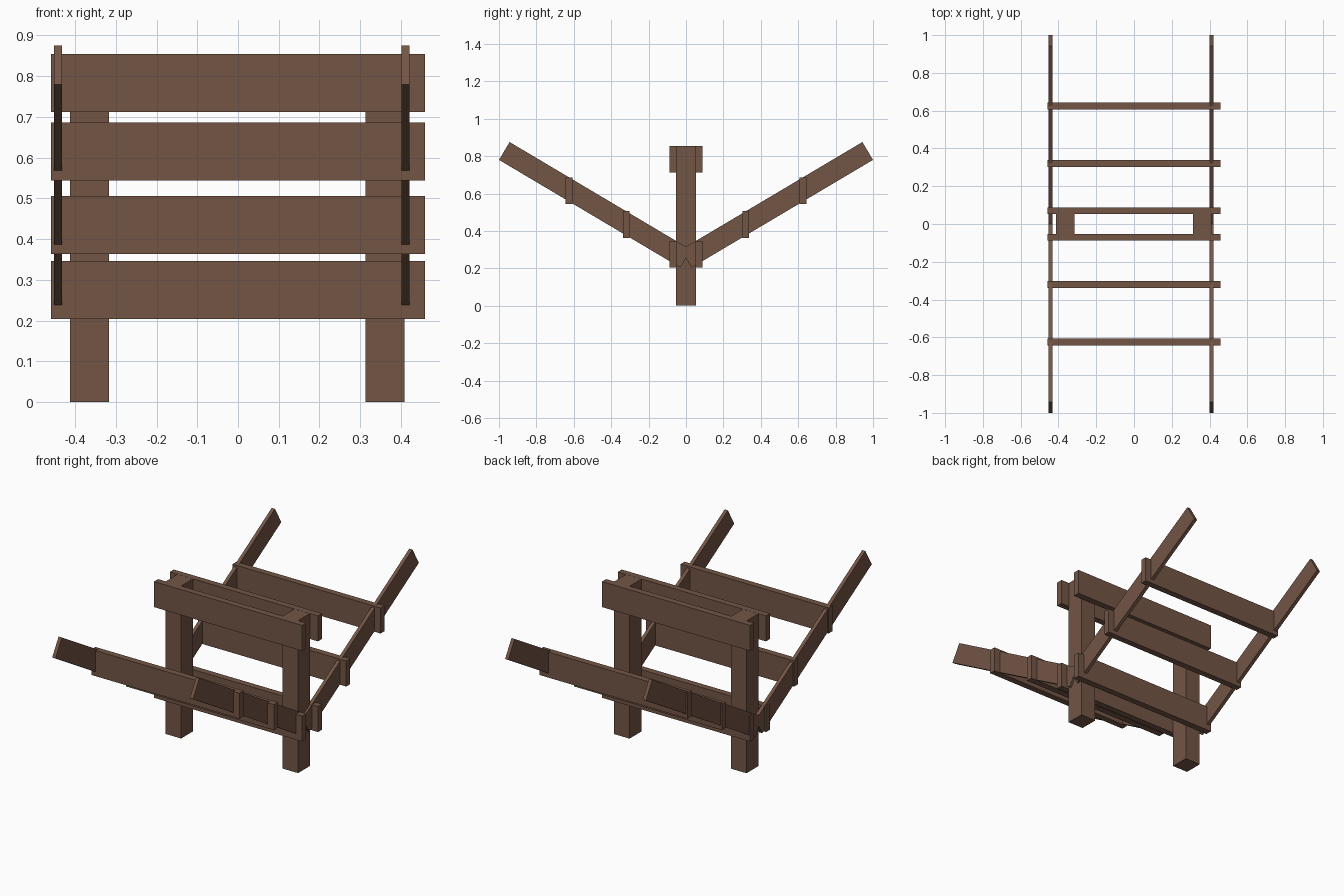
import bpy
import math

if "Cube" in bpy.data.objects:
    bpy.data.objects.remove(bpy.data.objects["Cube"])

wood = bpy.data.materials.new("brown_wood")
wood.diffuse_color = (0.17, 0.09, 0.06, 1)
wood.use_nodes = True
wood.node_tree.nodes["Principled BSDF"].inputs["Base Color"].default_value = wood.diffuse_color


def plank(name, center, size, tilt=0.0):
    """Box of a given size, optionally tilted about the x axis."""
    bpy.ops.mesh.primitive_cube_add(size=1, location=center)
    ob = bpy.context.object
    ob.name = name
    ob.scale = size
    bpy.ops.object.transform_apply(location=False, rotation=False, scale=True)
    ob.rotation_euler.x = tilt
    ob.data.materials.append(wood)
    return ob


# Upright posts
for side, x in (("left", -0.364), ("right", 0.361)):
    plank(f"{side}_post", (x, 0, 0.427), (0.096, 0.105, 0.854))

# Cross boards: distance from the middle and height, on both faces
boards = {
    "top_board": (0.07, 0.783),
    "lower_board": (0.07, 0.275),
    "middle_board": (0.32, 0.4345),
    "outer_board": (0.625, 0.615),
}
for name, (y, z) in boards.items():
    for face, s in (("front", -1), ("back", 1)):
        plank(f"{face}_{name}", (0, s * y, z), (0.918, 0.036, 0.143))

# Sloping arms, rising outwards to front and back, crossing at the middle
angle = math.radians(30.7)
for side, x in (("left", -0.4415), ("right", 0.411)):
    for face, s in (("front", -1), ("back", 1)):
        plank(f"{face}_{side}_arm", (x, s * 0.4865, 0.5395),
              (0.02, 1.128, 0.111), s * angle)
